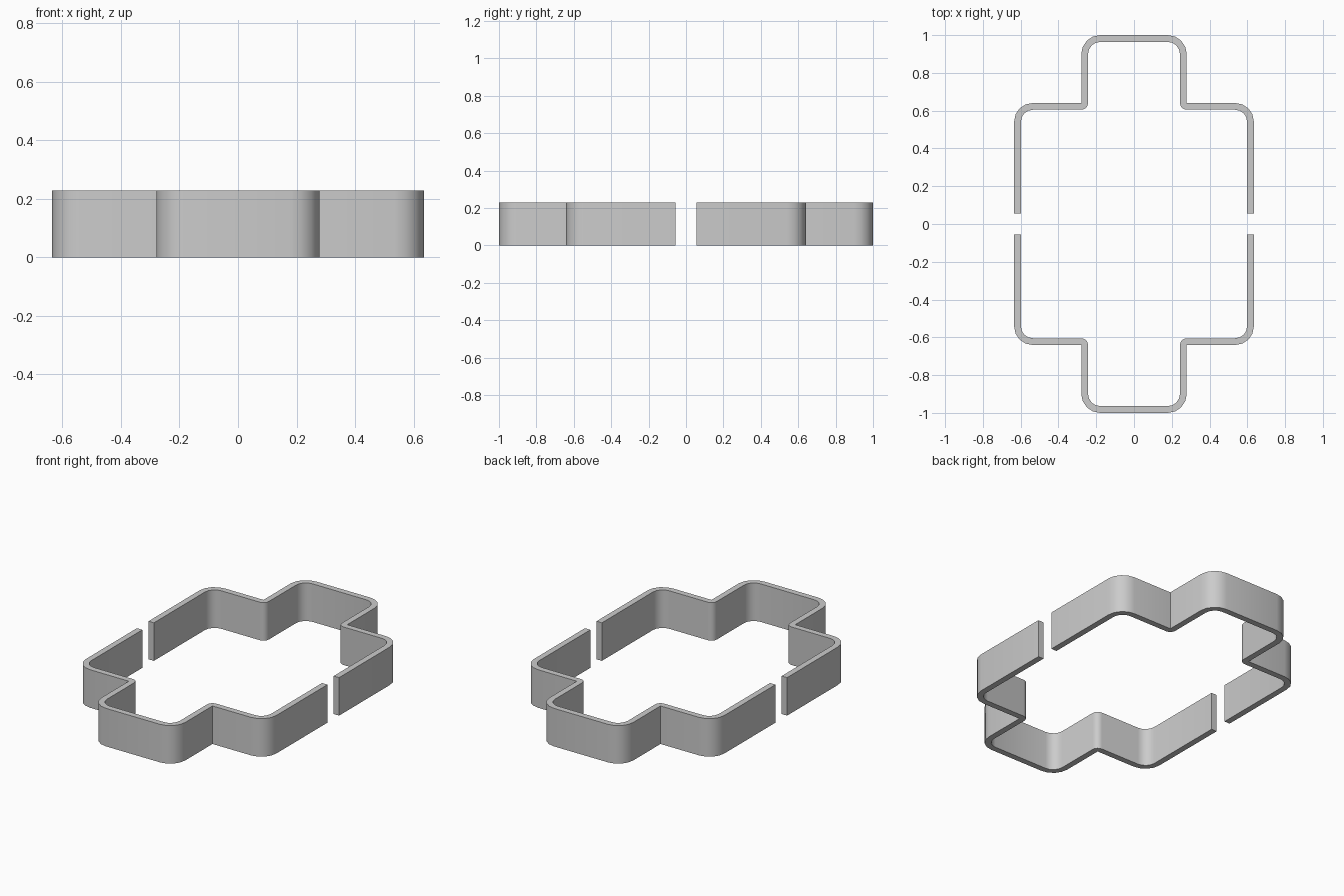
import bpy, bmesh, math

if "Cube" in bpy.data.objects:
    bpy.data.objects.remove(bpy.data.objects["Cube"])

H, T, GAP = 0.229, 0.036, 0.055      # height, wall thickness, half gap
TAB_X, TAB_Y = 0.279, 1.0            # outer size of the end tab
BODY_X, BODY_Y = 0.635, 0.641        # outer size of the main body
R, SEG = 0.1, 4                      # outer corner radius


def corner(cx, cy, r_out, r_in, a0, a1, n):
    """Paired outer/inner points round a corner centre."""
    pairs = []
    for i in range(n + 1):
        a = math.radians(a0 + (a1 - a0) * i / n)
        c, s = math.cos(a), math.sin(a)
        pairs.append(((cx + r_out * c, cy + r_out * s),
                      (cx + r_in * c, cy + r_in * s)))
    return pairs


# Quarter of the wall, from the tab's middle to the side gap
quarter = corner(TAB_X - R, TAB_Y - R, R, R - T, 90, 0, SEG)
quarter += corner(TAB_X, BODY_Y, 0, T, 180, 270, SEG)      # inner notch
quarter += corner(BODY_X - R, BODY_Y - R, R, R - T, 90, 0, SEG)
quarter.append(((BODY_X, GAP), (BODY_X - T, GAP)))

# Mirror in x to make half of the outline
flip = [((-o[0], o[1]), (-i[0], i[1])) for o, i in reversed(quarter)]
half = flip + quarter


def wall(name, sign):
    bm = bmesh.new()
    rings = []
    for o, i in half:
        rings.append([bm.verts.new((p[0], sign * p[1], z))
                      for p, z in ((o, 0), (o, H), (i, H), (i, 0))])
    for a, b in zip(rings, rings[1:]):
        for k in range(4):
            m = (k + 1) % 4
            bm.faces.new((a[k], a[m], b[m], b[k]))
    bm.faces.new(rings[0])
    bm.faces.new(rings[-1])
    bmesh.ops.remove_doubles(bm, verts=bm.verts, dist=1e-5)
    bmesh.ops.recalc_face_normals(bm, faces=bm.faces)
    me = bpy.data.meshes.new(name)
    bm.to_mesh(me)
    bm.free()
    ob = bpy.data.objects.new(name, me)
    bpy.context.collection.objects.link(ob)
    bpy.ops.object.select_all(action='DESELECT')
    ob.select_set(True)
    bpy.context.view_layer.objects.active = ob
    bpy.ops.object.shade_smooth_by_angle(angle=math.radians(35))


# Two facing halves of the band
wall("back_wall", 1)
wall("front_wall", -1)
